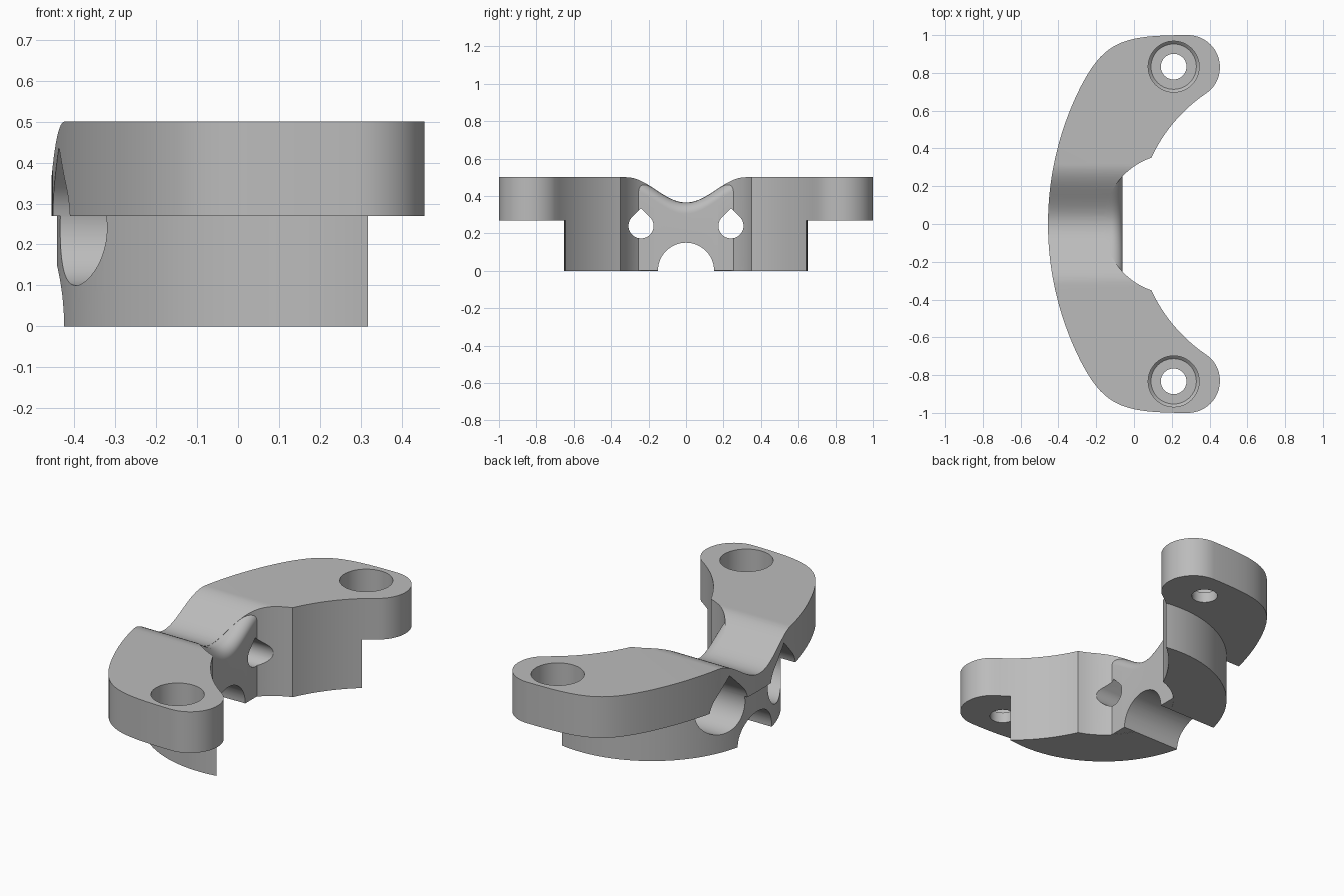
import bpy, bmesh
from math import cos, sin, pi, sqrt, radians
from mathutils import Vector

if "Cube" in bpy.data.objects:
    bpy.data.objects.remove(bpy.data.objects["Cube"], do_unlink=True)

TOP, LEDGE = 0.5, 0.27      # flange top and underside
CX = 0.21                   # shared centre of the hub arcs and screw holes


def loft(name, rings):
    """Closed solid through matching rings of points."""
    bm = bmesh.new()
    loops = [[bm.verts.new(p) for p in ring] for ring in rings]
    n = len(loops[0])
    for a, b in zip(loops, loops[1:]):
        for i in range(n):
            j = (i + 1) % n
            bm.faces.new((a[i], a[j], b[j], b[i]))
    bm.faces.new(loops[0])
    bm.faces.new(loops[-1][::-1])
    bmesh.ops.recalc_face_normals(bm, faces=bm.faces)
    mesh = bpy.data.meshes.new(name)
    bm.to_mesh(mesh)
    bm.free()
    obj = bpy.data.objects.new(name, mesh)
    bpy.context.collection.objects.link(obj)
    return obj


def arc(cx, cy, r, start, end, n):
    angles = [radians(start + (end - start) * i / n) for i in range(n + 1)]
    return [(cx + r * cos(a), cy + r * sin(a)) for a in angles]


def prism_z(name, outline, z0, z1):
    return loft(name, [[(x, y, z) for x, y in outline] for z in (z0, z1)])


def prism_x(name, outline, x0, x1):
    return loft(name, [[(x, y, z) for y, z in outline] for x in (x0, x1)])


def combine(target, tool, operation="DIFFERENCE"):
    mod = target.modifiers.new("shape", "BOOLEAN")
    mod.operation, mod.solver, mod.object = operation, "EXACT", tool
    bpy.context.view_layer.objects.active = target
    bpy.ops.object.modifier_apply(modifier=mod.name)
    bpy.data.objects.remove(tool, do_unlink=True)


def valley(y):
    """Height of the top surface across the central dip."""
    return 0.4325 - 0.0675 * cos(pi * min(abs(y), 0.32) / 0.32)


def teardrop(y, z, r):
    return arc(y, z, r, 135, 405, 40) + [(y, z + r * sqrt(2))]


# Half outline of the bracket: outer sweep, shoulder, rounded ear, inner arcs
half = []
for i in range(25):
    y = 0.75 * i / 24
    half.append((1.158 - sqrt(1.613 ** 2 - y * y), y))
p0, p1, p2, p3 = (Vector(p) for p in (half[-1], (-0.15, 0.97), (-0.05, 1.0), (0.285, 1.0)))
for i in range(1, 17):
    t = i / 16
    p = p0 * (1 - t) ** 3 + p1 * 3 * t * (1 - t) ** 2 + p2 * 3 * t * t * (1 - t) + p3 * t ** 3
    half.append((p.x, p.y))
half += arc(0.285, 0.83, 0.17, 90, -48, 24)[1:]
for i in range(1, 17):
    y = 0.70 - 0.349 * i / 16
    half.append((0.85 - sqrt(0.835 ** 2 - y * y), y))
half += arc(CX, 0, 0.37, 108.4, 180, 24)[1:]
half[-1] = (CX - 0.37, 0)
mirrored = [(x, -y) for x, y in half[1:-1]][::-1]
bracket = prism_z("bracket", half + mirrored, 0, TOP)

# Step under the flange, leaving the round hub below it
step = prism_z("step_cutter", [(-2, -2), (2, -2), (2, 2), (-2, 2)], -0.2, LEDGE)
combine(step, prism_z("hub_core", arc(CX, 0, 0.652, 0, 357.5, 143), -0.5, 0.6))
combine(bracket, step)

# Smooth dip over the middle
ys = [-0.32 + 0.64 * i / 48 for i in range(49)]
dip = [(y, valley(y)) for y in ys] + [(0.32, 0.8), (-0.32, 0.8)]
combine(bracket, prism_x("dip_cutter", dip, -1, 1))

# Flat web inside the hub, with a rounded upper edge following the dip
rings = []
for i in range(41):
    y = -0.262 + 0.524 * i / 40
    z = valley(y) - 0.001
    section = [(-0.2, 0.001), (-0.06, 0.001)]
    section += arc(-0.12, z - 0.06, 0.06, 0, 90, 10) + [(-0.2, z)]
    rings.append([(x, y, h) for x, h in section])
combine(bracket, loft("web", rings), "UNION")

# Half-round tunnel through the base
combine(bracket, prism_x("tunnel_cutter", arc(0, 0, 0.15, 0, 354, 59), -1, 1))

for side in (-1, 1):
    # Teardrop passage, wider from the outside
    combine(bracket, prism_x("passage_cutter", teardrop(side * 0.24, 0.24, 0.067), -1, 0.3))
    combine(bracket, prism_x("wide_passage_cutter", teardrop(side * 0.24, 0.24, 0.14), -1, -0.17))
    # Counterbored screw hole
    steps = [(0.068, 0.1), (0.068, 0.33), (0.12, 0.33), (0.135, 0.345), (0.135, 0.7)]
    combine(bracket, loft("screw_cutter", [
        [(x, y, z) for x, y in arc(CX, side * 0.833, r, 0, 354, 59)] for r, z in steps]))

# Single grey finish
grey = bpy.data.materials.new("grey")
grey.use_nodes = True
colour = (0.5, 0.5, 0.5, 1)
grey.diffuse_color = colour
grey.node_tree.nodes["Principled BSDF"].inputs["Base Color"].default_value = colour
bracket.data.materials.clear()
bracket.data.materials.append(grey)
for face in bracket.data.polygons:
    face.material_index = 0

bpy.ops.object.select_all(action="DESELECT")
bracket.select_set(True)
bpy.context.view_layer.objects.active = bracket
bpy.ops.object.shade_smooth_by_angle(angle=radians(25))
